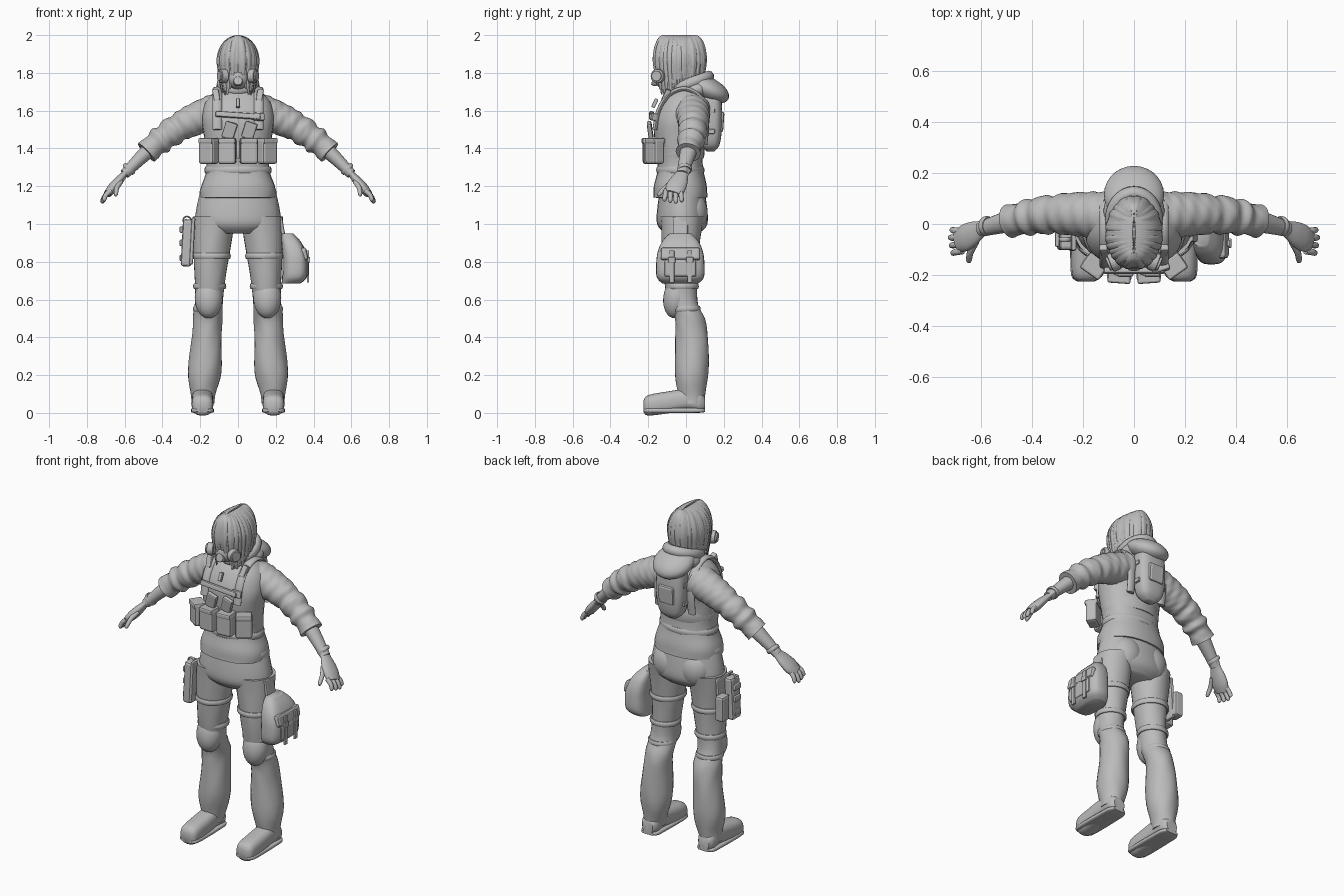
import bpy, bmesh, math, random
from mathutils import Vector, Matrix, Euler

random.seed(4)
if "Cube" in bpy.data.objects:
    bpy.data.objects.remove(bpy.data.objects["Cube"])

grey = bpy.data.materials.new("plain_grey")
grey.use_nodes = True
grey.diffuse_color = (.5, .5, .5, 1)
grey.node_tree.nodes["Principled BSDF"].inputs["Base Color"].default_value = grey.diffuse_color

RIGHTWARD, BACKWARD, UPWARD = Matrix.Identity(3)


def finish(name, bm, mirror=False, bevel=0):
    """Turn a bmesh into a named object, optionally mirrored and bevelled."""
    bmesh.ops.recalc_face_normals(bm, faces=bm.faces)
    for face in bm.faces:
        face.smooth = not bevel
    for edge in bm.edges:
        edge.smooth = edge.calc_face_angle(0) < .8
    mesh = bpy.data.meshes.new(name)
    bm.to_mesh(mesh)
    bm.free()
    mesh.materials.append(grey)
    part = bpy.data.objects.new(name, mesh)
    bpy.context.collection.objects.link(part)
    if mirror:
        part.modifiers.new("mirror", 'MIRROR').use_mirror_merge = False
    if bevel:
        rounding = part.modifiers.new("bevel", 'BEVEL')
        rounding.width, rounding.segments = bevel, 2


def refine(rings, steps):
    """Run a smooth curve through rings of (x, y, z, radius)."""
    keys = [Vector(ring) for ring in rings]
    keys = [keys[0]] + keys + [keys[-1]]
    smooth = []
    for a, b, c, d in zip(keys, keys[1:], keys[2:], keys[3:]):
        for step in range(steps):
            t = step / steps
            bend = (a * 2 - b * 5 + c * 4 - d) * t + (b * 3 - a - c * 3 + d) * t * t
            smooth.append(b + ((c - a) + bend) * t / 2)
    return smooth + [keys[-1]]


def tube(bm, rings, flat=1, along=None, side=RIGHTWARD, count=28, power=2, fold=0, steps=4):
    """Skin rounded rings; flat scales depth, power squares them, fold creases them."""
    rings = refine(rings, steps)
    middles = [ring.to_3d() for ring in rings]
    loops = []
    for i, ring in enumerate(rings):
        ahead, behind = middles[min(i + 1, len(rings) - 1)], middles[max(i - 1, 0)]
        tangent = along or (ahead - behind).normalized()
        u = (side - tangent * side.dot(tangent)).normalized()
        v = tangent.cross(u) * flat
        loop = []
        for k in range(count):
            angle = math.tau * k / count
            c, s = math.cos(angle), math.sin(angle)
            crease = math.sin(angle * 2 + i * .7) + math.sin(angle * 5 - i) / 2
            radius = ring.w * (1 + fold * crease)
            across = math.copysign(abs(c) ** (2 / power), c) * radius
            deep = math.copysign(abs(s) ** (2 / power), s) * radius
            loop.append(bm.verts.new(middles[i] + u * across + v * deep))
        loops.append(loop)
    for a, b in zip(loops, loops[1:]):
        for k in range(count):
            n = (k + 1) % count
            bm.faces.new((a[k], a[n], b[n], b[k]))
    bm.faces.new(loops[0])
    bm.faces.new(loops[-1])


def loft(name, rings, mirror=False, **shape):
    bm = bmesh.new()
    tube(bm, rings, **shape)
    finish(name, bm, mirror)


def place(bm, at, size=(1, 1, 1), turn=(0, 0, 0)):
    angles = Euler([math.radians(angle) for angle in turn])
    bm.transform(Matrix.LocRotScale(Vector(at), angles, Vector(size)))


def box(name, at, size, turn=(0, 0, 0), mirror=False, bevel=.008):
    bm = bmesh.new()
    bmesh.ops.create_cube(bm, size=1)
    place(bm, at, size, turn)
    finish(name, bm, mirror, bevel)


def ball(name, at, size, turn=(0, 0, 0), mirror=False):
    bm = bmesh.new()
    bmesh.ops.create_uvsphere(bm, u_segments=28, v_segments=18, radius=1)
    place(bm, at, size, turn)
    finish(name, bm, mirror)


def drum(name, at, radius, depth, turn, mirror=False):
    bm = bmesh.new()
    bmesh.ops.create_cone(bm, cap_ends=True, segments=24, radius1=radius, radius2=radius, depth=depth)
    place(bm, at, turn=turn)
    finish(name, bm, mirror, bevel=.005)


def hoop(name, at, wide, deep, thick=.008, tall=2, turn=(0, 0, 0), mirror=False):
    """Closed band on an elliptical path."""
    bm = bmesh.new()
    around, section = 36, 10
    grid = []
    for i in range(around):
        a = math.tau * i / around
        for j in range(section):
            b = math.tau * j / section
            out = thick * math.cos(b)
            grid.append(bm.verts.new((math.cos(a) * (wide + out), math.sin(a) * (deep + out),
                                      thick * tall * math.sin(b))))
    for i in range(around):
        here, beyond = i * section, (i + 1) % around * section
        for j in range(section):
            k = (j + 1) % section
            bm.faces.new((grid[here + j], grid[beyond + j], grid[beyond + k], grid[here + k]))
    place(bm, at, turn=turn)
    finish(name, bm, mirror)


# Trousers, with legs that spread outward toward the floor
leg = ((1.04, -.02, .11), (.8, -.03, .09), (.6, -.02, .075), (.5, .02, .077), (.4, .03, .08),
       (.22, .03, .087), (.1, .03, .067), (.05, .03, .06))
loft("trouser_legs", [(.19 - .06 * z, y, z, r) for z, y, r in leg],
     mirror=True, along=UPWARD, flat=1.05, fold=.025)
hips = ((1.24, .18), (1.1, .217), (1, .222), (.95, .15))
loft("trouser_hips", [(0, -.02, z, r) for z, r in hips], along=UPWARD, flat=.6)
ball("seat_cheeks", at=(.085, .03, 1.06), size=(.1, .085, .11), mirror=True)
ball("knee_pads", at=(.155, -.05, .61), size=(.074, .07, .11), turn=(-8, 0, 0), mirror=True)
hoop("upper_knee_straps", at=(.15, -.02, .67), wide=.08, deep=.08, mirror=True)
hoop("lower_knee_straps", at=(.16, 0, .55), wide=.07, deep=.07, mirror=True)

# Boots
foot = ((.1, .05, .035), (.07, .06, .053), (0, .07, .056), (-.1, .055, .058),
        (-.2, .04, .054), (-.225, .035, .03))
loft("boots", [(.188, y, z, r) for y, z, r in foot], mirror=True, along=BACKWARD, power=2.6)
loft("boot_soles", [(.188, y, .013, r + .004) for y, z, r in foot],
     mirror=True, along=BACKWARD, flat=.22, power=4)

# Sweater body
body = ((1.14, -.03, .2), (1.2, -.03, .195), (1.3, -.03, .166), (1.45, -.04, .178),
        (1.56, -.03, .192), (1.65, -.01, .17), (1.72, 0, .1), (1.75, 0, .07))
loft("sweater_body", [(0, y, z, r) for z, y, r in body], along=UPWARD, flat=.72, power=2.3, fold=.006)
hoop("sweater_hem", at=(0, -.03, 1.165), wide=.19, deep=.125, thick=.014)
hoop("waist_fold", at=(0, -.03, 1.285), wide=.168, deep=.118, thick=.01)

# Arms bow gently from shoulder to wrist, with rolled sleeves
shoulder, wrist = Vector((.1, .03, 1.6)), Vector((.6, -.02, 1.265))


def arm(start, end, radius):
    rings = []
    for i in range(17):
        t = start + (end - start) * i / 16
        bow = math.sin(math.pi * t) * Vector((0, .03, .055))
        rings.append((*(shoulder.lerp(wrist, t) + bow), radius(t)))
    return rings


def sleeve_radius(t):
    return .097 - .047 * t + (.007 * math.cos(50 * t) if t > .4 else 0)


loft("sleeves", arm(0, .77, sleeve_radius), mirror=True, side=BACKWARD, fold=.02)
loft("forearms", arm(.7, 1, lambda t: .09 - .06 * t), mirror=True, side=BACKWARD, flat=.9)

# Gloves
knuckles = Vector((.69, -.07, 1.16))
palm = ((-.25, .035), (0, .034), (.35, .048), (.7, .053), (1, .042))
loft("gloves", [(*wrist.lerp(knuckles, t), r) for t, r in palm], mirror=True, side=BACKWARD, flat=.5)
hoop("glove_cuffs", at=wrist - (knuckles - wrist) / 4, wide=.032, deep=.033, thick=.006,
     turn=(0, 137, 0), mirror=True)


def finger(bm, base, tip, side):
    bend = base.lerp(tip, .5) + Vector((.006, 0, .004))
    tube(bm, [(*base, .014), (*bend, .013), (*base.lerp(tip, .9), .011), (*tip, .005)],
         side=side, count=12)


fingers = bmesh.new()
for i in range(4):
    curl = abs(i - 1.2) * .007
    finger(fingers, Vector((.672, -.03 - .025 * i, 1.177)),
           Vector((.726 - curl, -.022 - .031 * i, 1.11 + curl)), BACKWARD)
finger(fingers, Vector((.62, -.07, 1.225)), Vector((.65, -.15, 1.15)), UPWARD)
finish("glove_fingers", fingers, mirror=True)

# Hood and neck
ball("hood_back", at=(0, .115, 1.715), size=(.118, .122, .062), turn=(-26, 0, 0))
ball("hood_fill", at=(0, .05, 1.71), size=(.12, .11, .06), turn=(14, 0, 0))
hoop("hood_rim", at=(0, .02, 1.745), wide=.088, deep=.11, thick=.025, tall=1.2, turn=(20, 0, 0))
drum("neck", at=(0, -.01, 1.74), radius=.06, depth=.14, turn=(0, 0, 0))

# Head and breathing mask
ball("head", at=(0, -.035, 1.85), size=(.096, .122, .135))
ball("mask_body", at=(0, -.105, 1.775), size=(.066, .066, .062))
drum("mask_valve", at=(0, -.165, 1.755), radius=.024, depth=.03, turn=(75, 0, 0))
drum("mask_filters", at=(.078, -.148, 1.783), radius=.037, depth=.035, turn=(0, 90, -22), mirror=True)
drum("filter_caps", at=(.098, -.156, 1.783), radius=.028, depth=.012, turn=(0, 90, -22), mirror=True)

# Hair locks sweep from a centre parting over the skull, then hang
ball("hair_cap", at=(0, -.028, 1.865), size=(.104, .132, .128))
crown = Vector((0, -.035, 1.857))
hair = bmesh.new()
locks = 44
for i in range(locks):
    degrees = -86 + 175 * i / locks
    sweep = math.radians(degrees)
    parting = .085 * math.sin(sweep)
    length = .07 if degrees < -65 else .15 if degrees < -15 else .11
    length += random.uniform(-.02, .025)
    size = random.uniform(.97, 1.04)
    lock = []
    for k in range(9):
        t = k / 8
        tilt = math.radians(2 + min(135 * t, 90))
        hang = max(0, 3 * t - 2) * length
        reach = math.sin(tilt) * size * (1 - hang)
        offset = Vector((math.cos(sweep) * reach * .106,
                         math.sin(sweep) * reach * .136 + parting * (1 - math.sin(tilt)),
                         math.cos(tilt) * .135 - hang))
        lock.append((*(crown + offset), .017 * (1 - .75 * t ** 3)))
    tube(hair, lock, side=Vector((-math.sin(sweep), math.cos(sweep), 0)), flat=.5, count=8, steps=2)
finish("hair_locks", hair, mirror=True)

# Chest rig
for name, x, y, turn in (("inner", .057, -.195, 4), ("outer", .155, -.165, 35)):
    box(name + "_magazine_pouches", at=(x, y, 1.385), size=(.095, .065, .135), turn=(0, 0, turn),
        mirror=True, bevel=.014)
    box(name + "_pouch_flaps", at=(x, y, 1.44), size=(.09, .075, .03), turn=(0, 0, turn), mirror=True)
for x in (-.045, .06):
    box("spare_magazine", at=(x, -.19, 1.495), size=(.065, .025, .09), turn=(8, 18, 0))
hoop("rig_belt", at=(0, -.035, 1.385), wide=.165, deep=.125, tall=5)
box("sheath", at=(0, -.183, 1.575), size=(.24, .025, .03), turn=(-10, 4, 0))
box("sheath_handle", at=(.11, -.172, 1.567), size=(.06, .03, .04), turn=(-10, 4, 18))
box("chest_tab", at=(0, -.165, 1.64), size=(.02, .02, .05), turn=(-25, 0, 0), bevel=.004)
box("shoulder_buckles", at=(.115, -.105, 1.68), size=(.035, .03, .07), turn=(-25, 10, 0), mirror=True)
strap = ((-.165, 1.5), (-.145, 1.6), (-.09, 1.685), (0, 1.715), (.085, 1.66), (.11, 1.55), (.1, 1.42))
loft("shoulder_straps", [(.11, y, z, .025) for y, z in strap], mirror=True, flat=.5, count=12)

# Back pack
pack = ((1.385, .03), (1.42, .07), (1.5, .088), (1.6, .09), (1.68, .08), (1.73, .05))
loft("back_pack", [(0, .13, z, r) for z, r in pack], along=UPWARD, flat=.68, power=3)
box("pack_pocket", at=(0, .185, 1.54), size=(.1, .03, .11), turn=(-4, 0, 0), bevel=.012)
for z in (1.49, 1.6):
    box("pack_buckles", at=(.088, .135, z), size=(.016, .035, .025), mirror=True, bevel=.004)

# Large thigh bag
bag = ((.685, .28, .05), (.72, .3, .066), (.8, .303, .067), (.86, .295, .062),
       (.91, .28, .05), (.95, .262, .03))
loft("thigh_bag", [(x, -.03, z, r) for z, x, r in bag], along=UPWARD, flat=1.9, power=3.2)
box("bag_flap", at=(.345, -.03, .84), size=(.045, .21, .07), turn=(0, -12, 0), bevel=.014)
box("bag_pocket", at=(.357, -.03, .765), size=(.03, .17, .09), bevel=.012)
for y in (-.075, .02):
    box("bag_strap", at=(.371, y, .775), size=(.012, .026, .17), bevel=.003)
    box("bag_buckle", at=(.374, y, .81), size=(.016, .038, .03), bevel=.004)
box("bag_hanger", at=(.235, -.03, .97), size=(.02, .08, .14), turn=(0, -10, 0))

# Thigh holster and its small pouches
box("holster_panel", at=(-.242, -.03, .91), size=(.02, .15, .25), turn=(0, 3, 0))
box("holster", at=(-.27, -.06, .9), size=(.055, .085, .25), turn=(0, 3, 0), bevel=.014)
for z in (.82, .9, .97):
    box("holster_clip", at=(-.3, -.06, z), size=(.02, .06, .035))
box("side_pouch", at=(-.268, .035, .87), size=(.055, .07, .15), bevel=.012)
hoop("holster_loop", at=(-.27, -.06, 1.02), wide=.02, deep=.02, thick=.004, turn=(90, 0, 0))
hoop("thigh_straps", at=(.14, -.03, .83), wide=.094, deep=.1, mirror=True)
